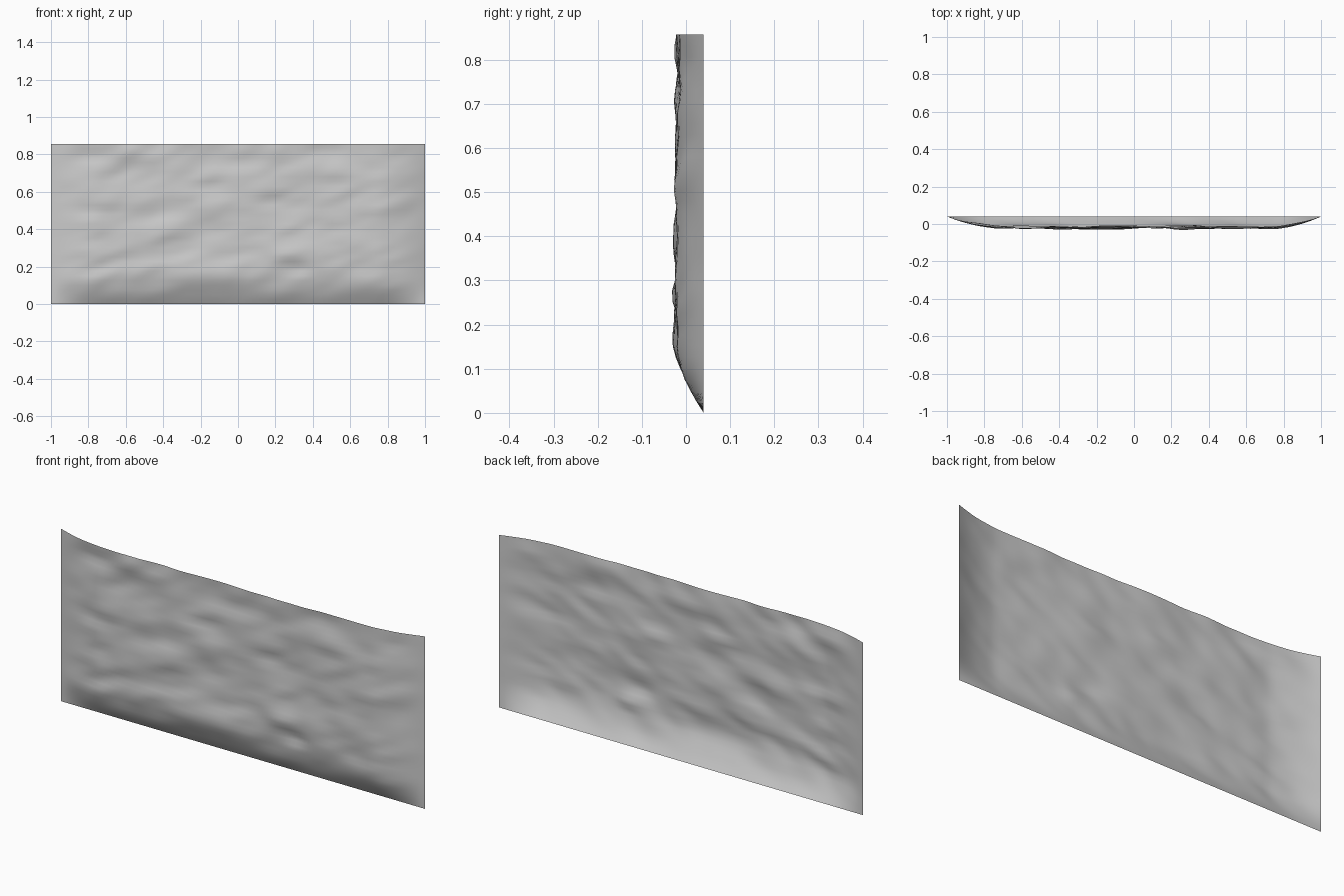
import bpy, bmesh
from math import exp
from mathutils import Vector, noise

if "Cube" in bpy.data.objects:
    bpy.data.objects.remove(bpy.data.objects["Cube"])

W, H = 2.0, 0.857
NX, NZ = 80, 34
BACK, FACE = 0.04, -0.019

# ledges and hollows: x, z, half width, half height, push in y
FEATURES = [
    (0.50, 0.80, 0.12, 0.05, 0.014), (-0.80, 0.79, 0.10, 0.04, 0.010),
    (-0.20, 0.63, 0.14, 0.03, 0.010), (-0.15, 0.52, 0.12, 0.08, -0.009),
    (0.33, 0.19, 0.06, 0.03, 0.012), (0.27, 0.26, 0.10, 0.04, -0.009),
    (0.20, 0.54, 0.13, 0.04, 0.008), (-0.75, 0.50, 0.15, 0.03, 0.008),
    (0.65, 0.30, 0.14, 0.06, -0.008), (-0.30, 0.20, 0.20, 0.05, -0.008),
]


def ease(t):
    t = max(0.0, min(1.0, t))
    return t * (1.6 - 0.6 * t)


def depth(x, z):
    # sides and bottom fall back to a flat rim; the top edge stays open
    ramp = ease((1 - abs(x)) / 0.24) * ease(z / 0.155)
    p = Vector((x * 3.6 - z * 1.2, z * 8.5 - x * 1.2, 3.7))
    rough = 0.013 * noise.noise(p) + 0.006 * noise.noise(p * 2.1)
    for fx, fz, w, h, push in FEATURES:
        rough += push * exp(-((x - fx) / w) ** 2 - ((z - fz) / h) ** 2)
    y = BACK + (FACE - BACK + rough) * ramp
    return max(-0.04, y)


# rock face sheet
bm = bmesh.new()
grid = [[bm.verts.new((-1 + W * i / NX, depth(-1 + W * i / NX, H * j / NZ), H * j / NZ))
         for i in range(NX + 1)] for j in range(NZ + 1)]
for j in range(NZ):
    for i in range(NX):
        f = bm.faces.new((grid[j][i], grid[j][i + 1], grid[j + 1][i + 1], grid[j + 1][i]))
        f.smooth = True
mesh = bpy.data.meshes.new("rock_wall")
bm.to_mesh(mesh)
bm.free()
bpy.context.collection.objects.link(bpy.data.objects.new("rock_wall", mesh))
